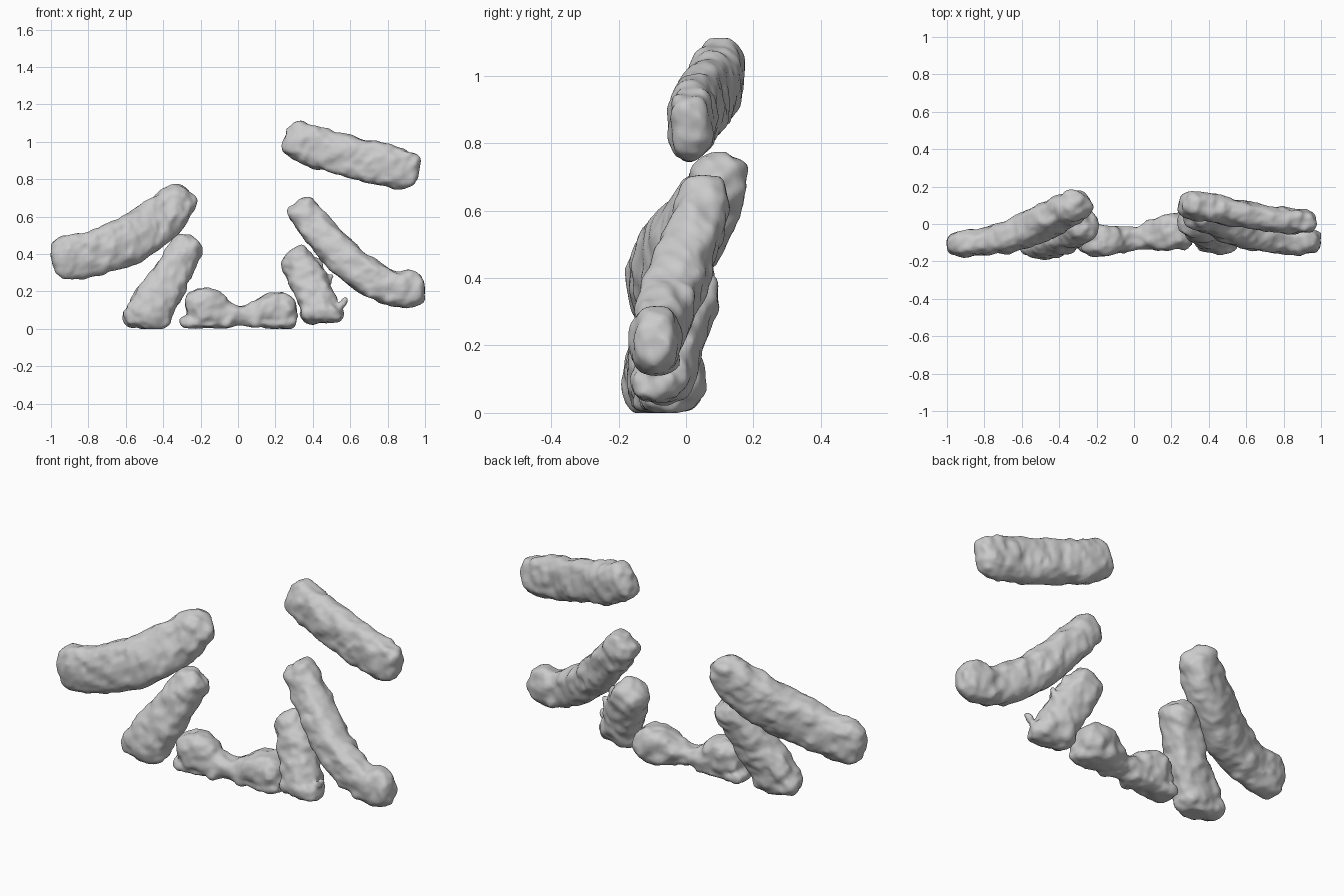
import bpy, bmesh, math
from mathutils import Vector, noise

cube = bpy.data.objects.get("Cube")
if cube:
    bpy.data.objects.remove(cube, do_unlink=True)

grey = bpy.data.materials.new("stone_grey")
grey.use_nodes = True
colour = (0.6, 0.6, 0.6, 1)
grey.diffuse_color = colour
grey.node_tree.nodes["Principled BSDF"].inputs["Base Color"].default_value = colour

RINGS, SIDES = 56, 28


def sample(points, t):
    """Catmull-Rom point at t in 0..1: position plus the two radii."""
    n = len(points) - 1
    i = min(int(t * n), n - 1)
    u = t * n - i
    b, c = points[i], points[i + 1]
    a = points[i - 1] if i else b * 2 - c
    d = points[i + 2] if i + 2 <= n else c * 2 - b
    return (b * 2 + (c - a) * u + (a * 2 - b * 5 + c * 4 - d) * u ** 2
            + (b * 3 - a - c * 3 + d) * u ** 3) * 0.5


def squircle(v, power=0.77):
    return math.copysign(abs(v) ** power, v)


def add_tube(bm, path):
    """Blunt-ended tube; path entries are x, y, z, height radius, depth radius."""
    points = [Vector(p) for p in path]
    stops = [(1 - math.cos(math.pi * k / RINGS)) / 2 for k in range(RINGS + 1)]
    samples = [sample(points, t) for t in stops]
    centres = [Vector(s[:3]) for s in samples]
    run = [0]
    for a, b in zip(centres, centres[1:]):
        run.append(run[-1] + (b - a).length)
    rings = []
    for k, (c, s) in enumerate(zip(centres, samples)):
        tangent = (centres[min(k + 1, RINGS)] - centres[max(k - 1, 0)]).normalized()
        up = tangent.cross(Vector((0, 1, 0))).normalized()
        side = up.cross(tangent)
        cap = min(max(s[3], s[4]) * 0.85, run[-1] / 2)
        d = min(min(run[k], run[-1] - run[k]) / cap, 1)
        f = max(1 - (1 - d) ** 2.6, 0) ** (1 / 2.6)
        ring = []
        for j in range(SIDES):
            a = math.tau * j / SIDES
            offset = up * squircle(math.cos(a)) * s[3] + side * squircle(math.sin(a)) * s[4]
            ring.append(bm.verts.new(c + offset * f))
        rings.append(ring)
    for r, q in zip(rings, rings[1:]):
        for j in range(SIDES):
            n = (j + 1) % SIDES
            bm.faces.new((r[j], r[n], q[n], q[j]))


def lumpy_part(name, *paths):
    bm = bmesh.new()
    for path in paths:
        add_tube(bm, path)
    bmesh.ops.remove_doubles(bm, verts=bm.verts, dist=0.0001)
    bmesh.ops.recalc_face_normals(bm, faces=bm.faces)
    bm.normal_update()
    # Lumpy surface, flattened where it meets the ground
    shifts = [v.normal * (noise.noise(v.co * 14) * 0.014 + noise.noise(v.co * 28) * 0.01)
              for v in bm.verts]
    for v, shift in zip(bm.verts, shifts):
        v.co += shift
        v.co.z = max(v.co.z, 0)
    mesh = bpy.data.meshes.new(name)
    bm.to_mesh(mesh)
    bm.free()
    mesh.materials.append(grey)
    mesh.polygons.foreach_set("use_smooth", [True] * len(mesh.polygons))
    obj = bpy.data.objects.new(name, mesh)
    bpy.context.collection.objects.link(obj)
    remesh = obj.modifiers.new("Fuse", "REMESH")
    remesh.mode = "VOXEL"
    remesh.voxel_size = 0.01
    remesh.use_smooth_shade = True


def twig(*points, radius=0.013):
    return [(*p, radius, radius) for p in points]


# Right side: long upper piece
lumpy_part("right_upper_piece", [
    (-1, -.11, .38, .12, .07), (-.8, -.095, .4, .12, .073), (-.6, -.045, .468, .13, .09),
    (-.43, .04, .575, .125, .092), (-.265, .125, .735, .09, .075)])

# Right side: lower piece with a wide foot
lumpy_part("right_lower_piece", [
    (-.52, -.1, .0, .11, .08), (-.46, -.095, .12, .12, .085), (-.37, -.06, .26, .105, .088),
    (-.245, .015, .485, .08, .085)],
    [(-.61, -.1, .065, .055, .075), (-.36, -.09, .05, .05, .075)])

# Centre: two lumps on a low bridge, resting on the ground
lumpy_part("centre_base_piece", [
    (-.28, -.09, .1, .075, .08), (-.18, -.09, .115, .105, .088), (-.07, -.085, .08, .07, .07),
    (.03, -.075, .07, .055, .062), (.18, -.045, .095, .095, .095), (.315, -.04, .1, .085, .09)],
    [(-.31, -.09, .035, .035, .07), (-.02, -.085, .035, .03, .065)],
    [(.06, -.07, .035, .03, .065), (.31, -.06, .035, .035, .07)])

# Left side: lower piece with a broad foot and stray twigs
lumpy_part("left_lower_piece", [
    (.29, .03, .42, .085, .078), (.36, -.01, .28, .1, .085), (.42, -.055, .15, .1, .088),
    (.45, -.08, .035, .11, .08)],
    [(.34, -.08, .085, .05, .078), (.56, -.09, .08, .05, .072)],
    twig((.5, -.1, .1), (.55, -.1, .13), (.585, -.1, .165)),
    twig((.36, .02, .36), (.42, .02, .37), (.44, .01, .33), (.4, 0, .25)),
    twig((.43, -.03, .2), (.48, -.01, .24), (.5, 0, .29)))

# Left side: long middle piece
lumpy_part("left_middle_piece", [
    (.31, .065, .68, .078, .07), (.42, .025, .535, .09, .08), (.56, -.03, .385, .097, .088),
    (.72, -.075, .265, .097, .078), (.86, -.09, .21, .095, .073), (1, -.09, .225, .095, .07)])

# Left side: floating top piece
lumpy_part("left_top_piece", [
    (.255, .105, 1.04, .09, .075), (.4, .088, .98, .107, .078), (.6, .05, .92, .11, .07),
    (.8, .018, .872, .112, .067), (.965, .01, .83, .1, .066)])
